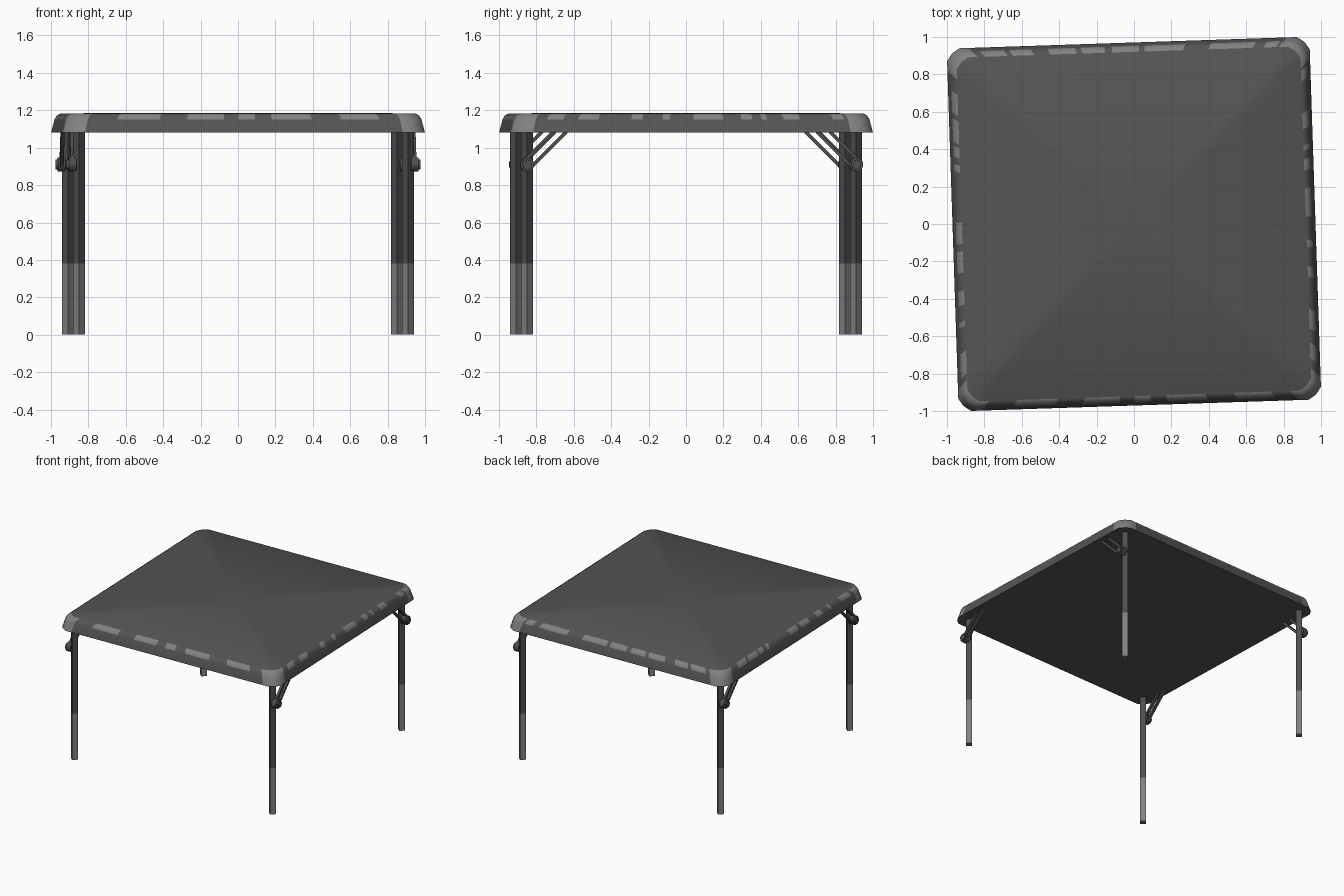
import bpy, bmesh, math
from mathutils import Matrix, Vector

if "Cube" in bpy.data.objects:
    bpy.data.objects.remove(bpy.data.objects["Cube"])

TURN = Matrix.Rotation(math.radians(1.9), 4, 'Z')   # the table stands slightly turned


def mat(name, v):
    m = bpy.data.materials.new(name)
    m.diffuse_color = (v, v, v, 1)
    m.use_nodes = True
    m.node_tree.nodes["Principled BSDF"].inputs["Base Color"].default_value = m.diffuse_color
    return m


DARK = mat("dark grey top", 0.09)
WORN = mat("worn light grey", 0.22)
LEG = mat("dark grey metal", 0.075)


def finish(name, bm, mats):
    bmesh.ops.transform(bm, matrix=TURN, verts=bm.verts)
    me = bpy.data.meshes.new(name)
    bm.to_mesh(me)
    bm.free()
    for m in mats:
        me.materials.append(m)
    ob = bpy.data.objects.new(name, me)
    bpy.context.collection.objects.link(ob)
    return ob


# ---- table top: rings of one outline, worn dashes along the upper edge ----
H, E, C = 0.97, 0.903, 0.85     # half size, end of straight side, start of worn corner
# worn dashes per side (start, end), in walking order: front, right, back, left
dashes = [
    [(-.69, -.46), (-.31, -.11), (-.03, .06), (.15, .37), (.53, .74)],
    [(-.79, -.70), (-.62, -.51), (-.33, -.27), (-.16, -.12), (.01, .17),
     (.27, .33), (.38, .41), (.50, .59), (.77, .83)],
    [(-.83, -.76), (-.70, -.45), (-.31, -.09), (-.06, .09), (.13, .26),
     (.29, .44), (.53, .65), (.68, .81)],
    [(-.76, -.64), (-.61, -.48), (-.46, -.40), (-.36, -.32), (-.04, .08),
     (.12, .24), (.34, .42), (.51, .54), (.68, .81)],
]
outline, kind = [], []          # kind of the segment after each point: 0 dark, 1 dash, 2 corner
for k, side in enumerate(dashes):
    pts = [(-E, 2), (-C, 0)]
    for a, b in side:
        pts += [(a, 1), (b, 0)]
    pts += [(C, 2), (E, 2)]
    R = Matrix.Rotation(k * math.pi / 2, 3, 'Z')
    for t, kd in pts:
        outline.append(R @ Vector((t, -H, 0)))
        kind.append(kd)
    outline.append(R @ Vector((0.943, -0.943, 0)))
    kind.append(2)

rim = [(1.08, 0), (1.152, 0.018), (1.172, 0.03), (1.184, 0.05)]
bm = bmesh.new()
rings = [[bm.verts.new((p.x * (H - i) / H, p.y * (H - i) / H, z)) for p in outline] for z, i in rim]
n = len(outline)
for r in range(len(rim) - 1):
    for i in range(n):
        j = (i + 1) % n
        f = bm.faces.new((rings[r][i], rings[r][j], rings[r + 1][j], rings[r + 1][i]))
        f.smooth = True
        f.material_index = int(kind[i] == 2 or (kind[i] == 1 and r > 0))
mid = bm.verts.new((0, 0, 1.185))
for i in range(n):
    f = bm.faces.new((rings[-1][i], rings[-1][(i + 1) % n], mid))
    f.smooth = True
under = bm.faces.new(list(reversed(rings[0])))
for e in under.edges:
    e.smooth = False
finish("table_top", bm, [DARK, WORN])


# ---- legs: diamond posts with a pale lower sleeve, plus folding braces ----
def cylinder(bm, r, depth, sides, m):
    bmesh.ops.create_cone(bm, cap_ends=True, segments=sides, radius1=r, radius2=r,
                          depth=depth, matrix=m)


def leg(name, sx, sy):
    bm = bmesh.new()
    for z0, z1 in ((0, 0.38), (0.38, 1.085)):
        cylinder(bm, 0.032, z1 - z0, 4, Matrix.Translation((0.88 * sx, 0.88 * sy, (z0 + z1) / 2)))
    for f in bm.faces:
        f.material_index = int(f.calc_center_median().z < 0.379)
    finish(name, bm, [LEG, WORN])


def brace(name, sx, sy):
    bm = bmesh.new()
    side = Matrix.Rotation(math.pi / 2, 4, 'Y')
    # hinge disc with a raised centre
    for x, r, d in ((0.915, 0.037, 0.04), (0.94, 0.026, 0.014)):
        cylinder(bm, r, d, 16, Matrix.Translation((x * sx, 0.88 * sy, 0.91)) @ side)
    # two parallel bars rising to the underside
    d = Vector((0, -sy, 1)).normalized()
    p = Vector((0, sy, 1)).normalized()
    turn = Matrix.Rotation(sy * math.pi / 4, 4, 'X')
    for off in (-0.025, 0.025):
        length = (0.175 - off * p.z) / d.z
        c = Vector((0.915 * sx, 0.88 * sy, 0.91)) + p * off + d * (length / 2)
        bmesh.ops.create_cube(bm, size=1, matrix=Matrix.Translation(c) @ turn
                              @ Matrix.Diagonal((0.02, 0.018, length, 1)))
    finish(name, bm, [LEG])


for fy, sy in (("front", -1), ("back", 1)):
    for fx, sx in (("left", -1), ("right", 1)):
        leg(f"{fy}_{fx}_leg", sx, sy)
        brace(f"{fy}_{fx}_brace", sx, sy)
